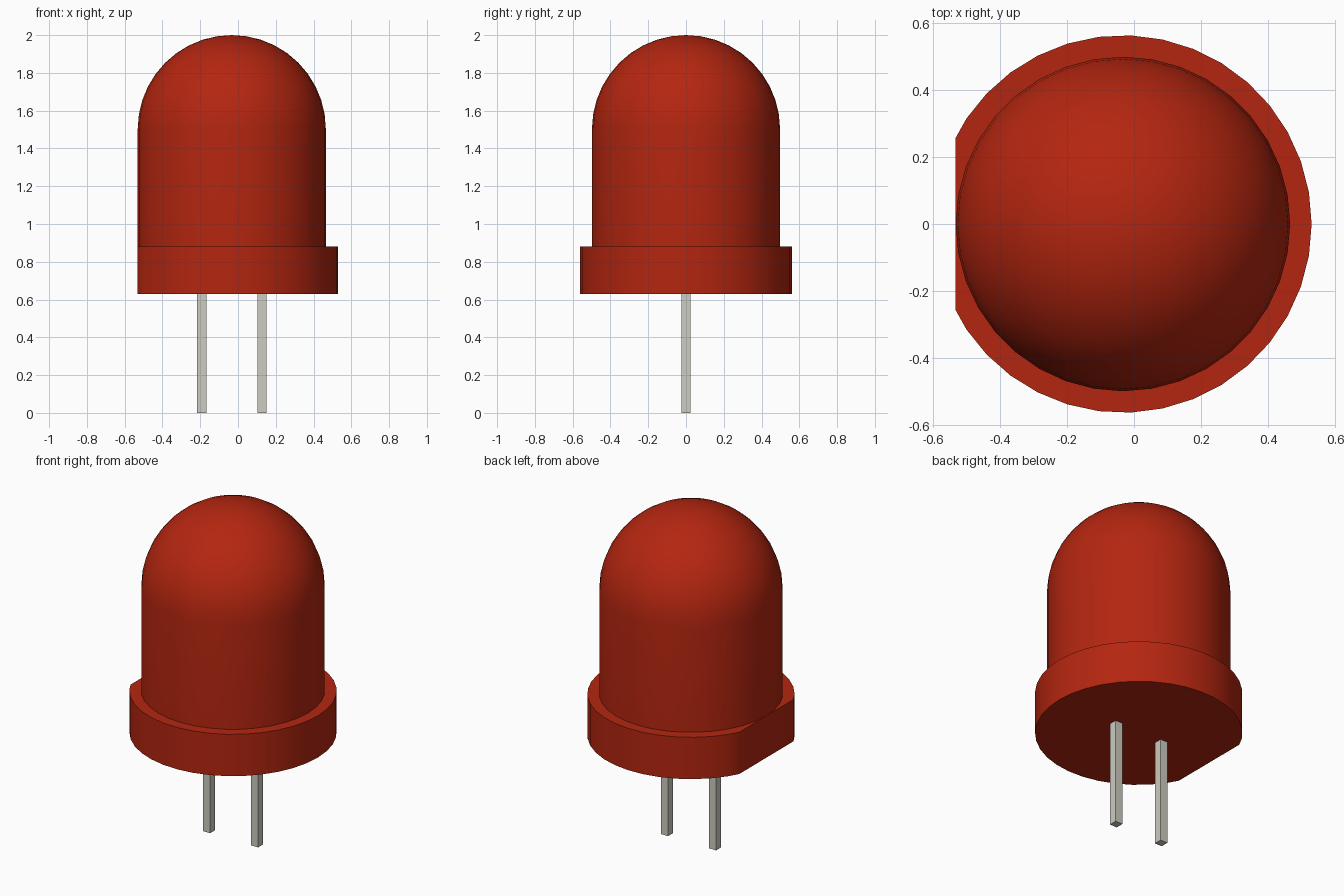
import bpy, bmesh, math

cube = bpy.data.objects.get("Cube")
if cube:
    bpy.data.objects.remove(cube, do_unlink=True)

CX = -0.033          # axis of the round body
BODY_R, RIM_R = 0.498, 0.562
RIM_Z, RIM_TOP, DOME_Z = 0.63, 0.88, 1.502


def material(name, rgb):
    m = bpy.data.materials.new(name)
    m.use_nodes = True
    m.diffuse_color = (*rgb, 1)
    m.node_tree.nodes["Principled BSDF"].inputs["Base Color"].default_value = (*rgb, 1)
    return m


red = material("red_plastic", (0.456, 0.019, 0.005))
grey = material("pale_grey_metal", (0.61, 0.597, 0.527))


def finish(name, bm, mat, smooth=True):
    bmesh.ops.recalc_face_normals(bm, faces=bm.faces)
    me = bpy.data.meshes.new(name)
    bm.to_mesh(me)
    bm.free()
    me.materials.append(mat)
    ob = bpy.data.objects.new(name, me)
    bpy.context.collection.objects.link(ob)
    if smooth:
        bpy.ops.object.select_all(action='DESELECT')
        ob.select_set(True)
        bpy.context.view_layer.objects.active = ob
        bpy.ops.object.shade_smooth_by_angle(angle=math.radians(30))


def lathe(profile, sides):
    """Revolve (radius, z) points about the body axis; radius 0 makes a pole."""
    bm = bmesh.new()
    rings = []
    for r, z in profile:
        if r < 1e-6:
            rings.append([bm.verts.new((CX, 0, z))] * sides)
        else:
            rings.append([bm.verts.new((CX + r * math.cos(2 * math.pi * i / sides),
                                        r * math.sin(2 * math.pi * i / sides), z))
                          for i in range(sides)])
    for a, b in zip(rings, rings[1:]):
        for i in range(sides):
            j = (i + 1) % sides
            bm.faces.new(list(dict.fromkeys((a[i], a[j], b[j], b[i]))))
    for ring in (rings[0], rings[-1]):
        if ring[0] is not ring[1]:
            bm.faces.new(ring)
    return bm


# Domed body: straight wall running into a hemisphere
steps = 10
dome = [(BODY_R * math.cos(math.pi / 2 * k / steps),
         DOME_Z + BODY_R * math.sin(math.pi / 2 * k / steps)) for k in range(steps + 1)]
finish("domed_body", lathe([(BODY_R, RIM_TOP - 0.005)] + dome, 36), red)

# Base rim with one side cut flat
bm = lathe([(RIM_R, RIM_Z), (RIM_R, RIM_TOP)], 37)
bmesh.ops.bisect_plane(bm, geom=bm.verts[:] + bm.edges[:] + bm.faces[:],
                       plane_co=(-0.532, 0, 0), plane_no=(-1, 0, 0), clear_outer=True)
bmesh.ops.holes_fill(bm, edges=[e for e in bm.edges if e.is_boundary], sides=0)
finish("base_rim", bm, red)

# Two square leads
for name, x in (("right_lead", -0.192), ("left_lead", 0.126)):
    bm = bmesh.new()
    bmesh.ops.create_cube(bm, size=1)
    bmesh.ops.scale(bm, vec=(0.048, 0.048, RIM_Z + 0.01), verts=bm.verts)
    bmesh.ops.translate(bm, vec=(x, 0, (RIM_Z + 0.01) / 2), verts=bm.verts)
    finish(name, bm, grey, smooth=False)
